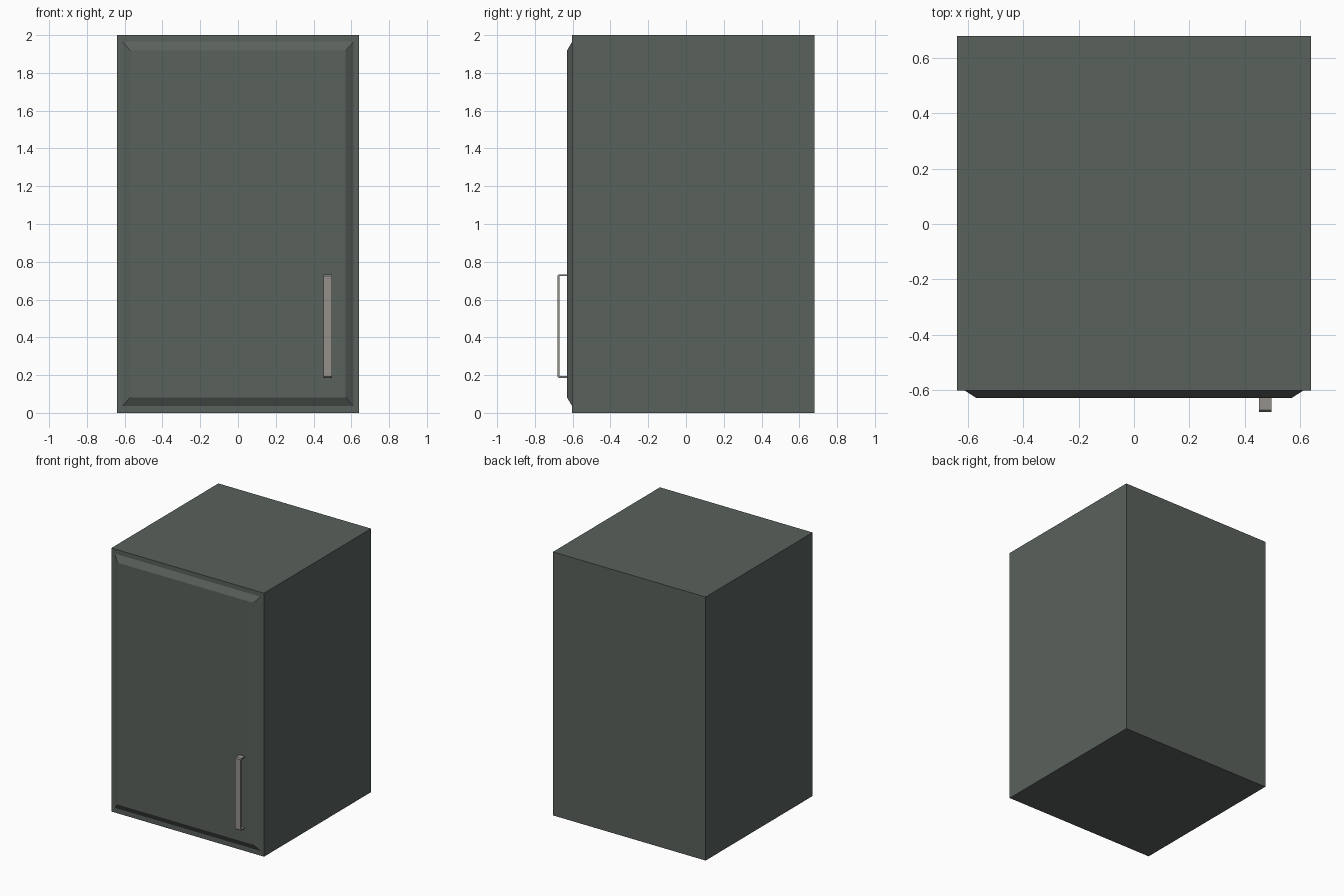
import bpy, bmesh

if "Cube" in bpy.data.objects:
    bpy.data.objects.remove(bpy.data.objects["Cube"])


def material(name, color):
    m = bpy.data.materials.new(name)
    m.diffuse_color = (*color, 1)
    m.use_nodes = True
    m.node_tree.nodes["Principled BSDF"].inputs["Base Color"].default_value = m.diffuse_color
    return m


def add_object(name, bm, mat):
    bmesh.ops.recalc_face_normals(bm, faces=bm.faces)
    mesh = bpy.data.meshes.new(name)
    bm.to_mesh(mesh)
    bm.free()
    mesh.materials.append(mat)
    obj = bpy.data.objects.new(name, mesh)
    bpy.context.collection.objects.link(obj)
    return obj


def loft(name, rings, mat, caps=True):
    """Join matching closed rings of points into a solid."""
    bm = bmesh.new()
    loops = [[bm.verts.new(p) for p in ring] for ring in rings]
    for a, b in zip(loops, loops[1:]):
        for i in range(len(a)):
            j = (i + 1) % len(a)
            bm.faces.new((a[i], a[j], b[j], b[i]))
    if caps:
        bm.faces.new(loops[0])
        bm.faces.new(loops[-1])
    return add_object(name, bm, mat)


def rect(half_width, y, z0, z1):
    w = half_width
    return [(-w, y, z0), (w, y, z0), (w, y, z1), (-w, y, z1)]


paint = material("green_grey_paint", (0.10, 0.12, 0.107))
metal = material("handle_metal", (0.30, 0.283, 0.265))

FRONT, BACK, PANEL = -0.603, 0.68, -0.63

# Cabinet box
loft("cabinet_body", [rect(0.641, FRONT, 0, 2), rect(0.641, BACK, 0, 2)], paint)

# Raised door panel with sloped edges
loft("door_panel", [rect(0.612, FRONT, 0.036, 1.965),
                    rect(0.57, PANEL, 0.082, 1.918)], paint)

# Flat strip handle: C-shaped side profile with chamfered corners
y0, z0, z1, t, c = -0.68, 0.185, 0.733, 0.009, 0.007
profile = [(PANEL, z0), (y0 + c, z0), (y0, z0 + c), (y0, z1 - c), (y0 + c, z1),
           (PANEL, z1), (PANEL, z1 - t), (y0 + t, z1 - t), (y0 + t, z0 + t),
           (PANEL, z0 + t)]
loft("door_handle", [[(x, y, z) for y, z in profile] for x in (0.452, 0.498)], metal)
